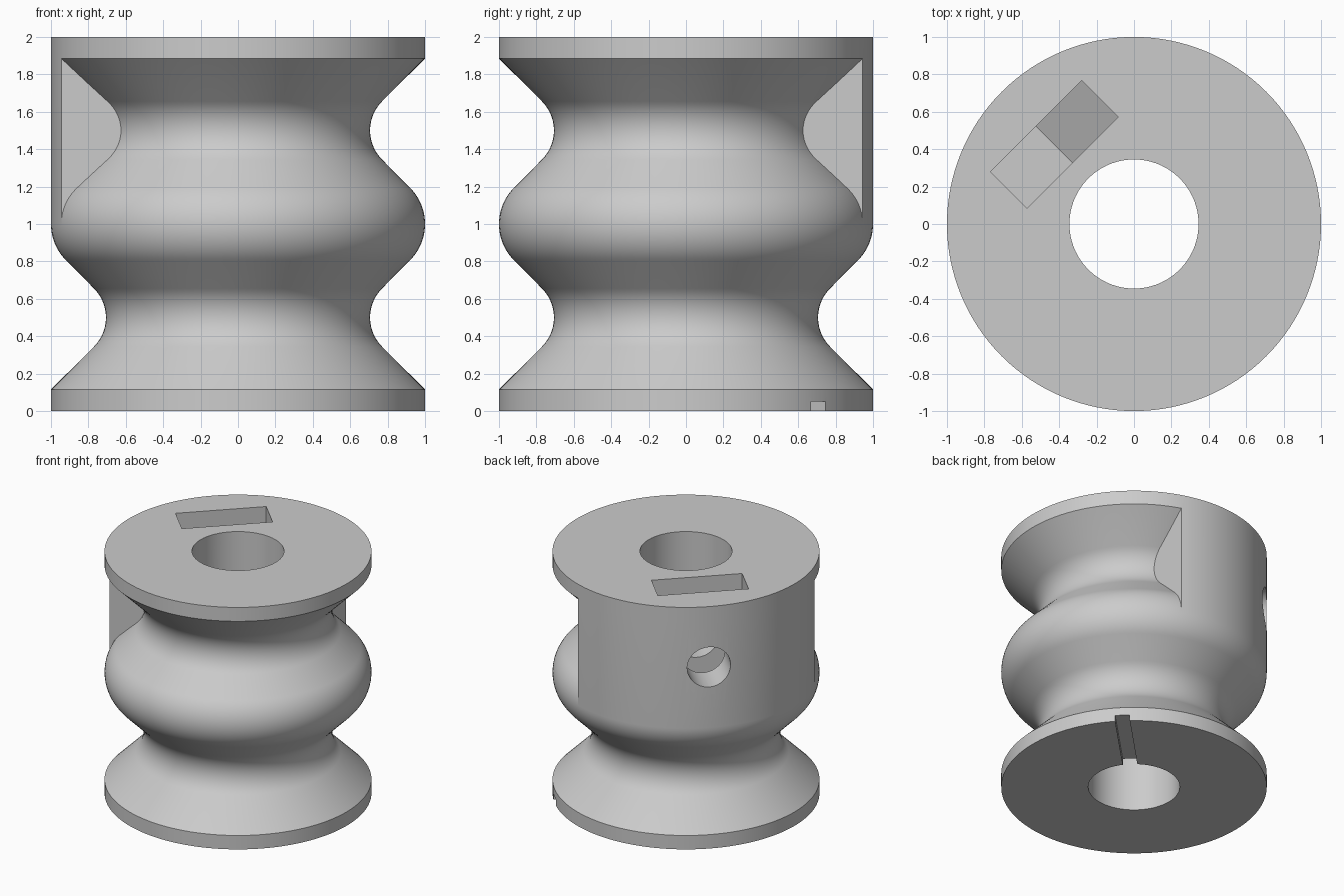
import bpy, bmesh, math
from mathutils import Matrix

if "Cube" in bpy.data.objects:
    bpy.data.objects.remove(bpy.data.objects["Cube"])

SEG = 128
BORE, NECK, RIM = 0.345, 0.706, 1.0

grey = bpy.data.materials.new("plain grey")
grey.diffuse_color = (0.6, 0.6, 0.6, 1)
grey.use_nodes = True
grey.node_tree.nodes["Principled BSDF"].inputs["Base Color"].default_value = grey.diffuse_color


def finish(name, bm):
    bmesh.ops.recalc_face_normals(bm, faces=bm.faces)
    mesh = bpy.data.meshes.new(name)
    bm.to_mesh(mesh)
    bm.free()
    mesh.materials.append(grey)
    ob = bpy.data.objects.new(name, mesh)
    bpy.context.collection.objects.link(ob)
    return ob


def lathe(name, profile):
    """Revolve a closed (radius, height) profile about z."""
    bm = bmesh.new()
    rings = []
    for i in range(SEG):
        a = 2 * math.pi * i / SEG
        rings.append([bm.verts.new((r * math.cos(a), r * math.sin(a), z)) for r, z in profile])
    n = len(profile)
    for i in range(SEG):
        p, q = rings[i], rings[(i + 1) % SEG]
        for j in range(n):
            k = (j + 1) % n
            bm.faces.new((p[j], q[j], q[k], p[k]))
    return finish(name, bm)


def prism(name, outline, start, end, angle):
    """Extrude a (sideways, height) outline radially from start to end, at an angle about z."""
    bm = bmesh.new()
    a = [bm.verts.new((start, u, z)) for u, z in outline]
    b = [bm.verts.new((end, u, z)) for u, z in outline]
    n = len(outline)
    bm.faces.new(a)
    bm.faces.new(b[::-1])
    for i in range(n):
        j = (i + 1) % n
        bm.faces.new((a[i], b[i], b[j], a[j]))
    bm.transform(Matrix.Rotation(math.radians(angle), 4, 'Z'))
    return finish(name, bm)


def subtract(target, cutter):
    mod = target.modifiers.new("cut", 'BOOLEAN')
    mod.operation, mod.solver, mod.object = 'DIFFERENCE', 'EXACT', cutter
    bpy.context.view_layer.objects.active = target
    bpy.ops.object.modifier_apply(modifier=mod.name)
    bpy.data.objects.remove(cutter, do_unlink=True)


def arc(cx, cz, r, a0, a1, n):
    return [(cx + r * math.cos(math.radians(a0 + (a1 - a0) * i / n)),
             cz + r * math.sin(math.radians(a0 + (a1 - a0) * i / n))) for i in range(n + 1)]


# lower groove: flange edge, 45 degree flank, round neck, flank, half of the middle crest
lower = [(RIM, 0.115)]
lower += arc(NECK + 0.22, 0.5, 0.22, 225, 135, 14)
lower += arc(0.725, 1.0, 0.275, -45, 0, 10)
upper = [(r, 2 - z) for r, z in reversed(lower)]

# spool body, with its upper half left straight
body = lathe("spool", [(BORE, 0), (RIM, 0)] + lower + [(RIM, 1.885), (RIM, 2), (BORE, 2)])

# upper groove, which leaves a solid quarter at the back left
groove = lathe("groove_cutter", upper + [(1.2, 1.885), (1.2, 1.0)])
E = 0.327
keep = prism("keep_block", [(-E, 0.8), (1.5, 0.8), (1.5, 2.2), (-E, 2.2)], -1.5, E, 0)
subtract(groove, keep)
subtract(body, groove)

# nut pocket with a pointed floor
subtract(body, prism("nut_pocket", [(-0.345, 2.1), (-0.345, 1.30), (0, 1.10),
                                    (0.345, 1.30), (0.345, 2.1)], 0.465, 0.74, 135))
# set screw hole from the side into the bore
subtract(body, prism("screw_hole", arc(0, 1.5, 0.165, 0, 360 - 360 / 48, 47), 0.1, 1.2, 135))
# shallow slot under the base, from bore to rim
subtract(body, prism("base_slot", [(-0.055, -0.1), (0.055, -0.1), (0.055, 0.05),
                                   (-0.055, 0.05)], 0.15, 1.2, 45))

bpy.ops.object.select_all(action='DESELECT')
body.select_set(True)
bpy.context.view_layer.objects.active = body
bpy.ops.object.shade_smooth_by_angle(angle=math.radians(30))
